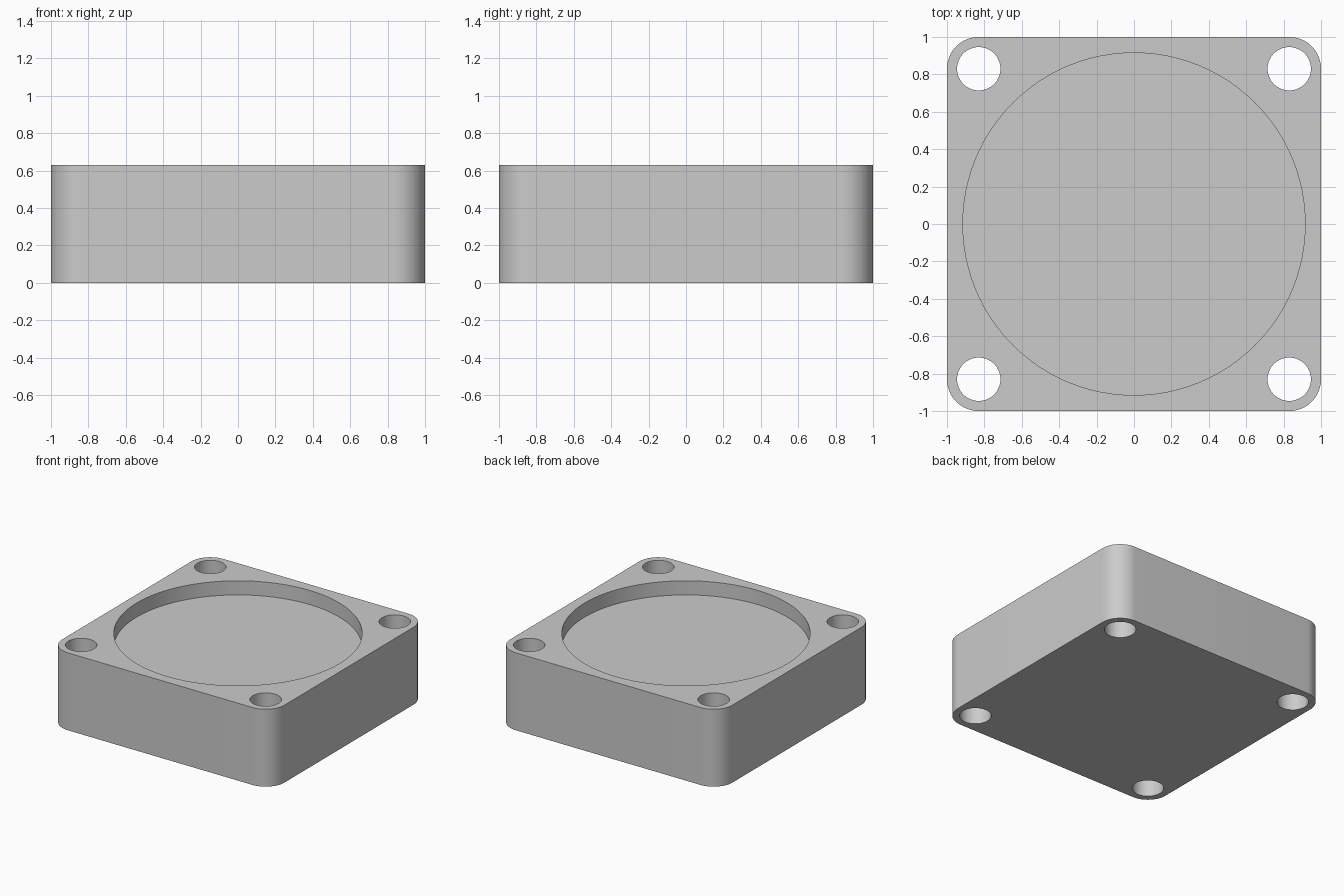
import bpy
import bmesh
from math import radians

cube = bpy.data.objects.get("Cube")
if cube:
    bpy.data.objects.remove(cube, do_unlink=True)

HEIGHT = 0.63
HOLE_POS = 0.83
CORNER_R = 1 - HOLE_POS
HOLE_R = 0.116
POCKET_R = 0.915
POCKET_DEPTH = 0.115

# Single grey material
grey = bpy.data.materials.new("light_grey")
grey.use_nodes = True
colour = (0.6, 0.6, 0.6, 1)
grey.diffuse_color = colour
grey.node_tree.nodes["Principled BSDF"].inputs["Base Color"].default_value = colour


def add_cylinder(name, radius, x, y, bottom, top, sides):
    bpy.ops.mesh.primitive_cylinder_add(
        vertices=sides, radius=radius, depth=top - bottom,
        location=(x, y, (bottom + top) / 2))
    obj = bpy.context.object
    obj.name = name
    return obj


# Square block with rounded vertical corners
bm = bmesh.new()
bmesh.ops.create_cube(bm, size=2)
for v in bm.verts:
    v.co.z = HEIGHT if v.co.z > 0 else 0
uprights = [e for e in bm.edges if abs(e.verts[0].co.z - e.verts[1].co.z) > 0.1]
bmesh.ops.bevel(bm, geom=uprights, offset=CORNER_R, segments=16,
                profile=0.5, affect='EDGES')
mesh = bpy.data.meshes.new("housing")
bm.to_mesh(mesh)
bm.free()
housing = bpy.data.objects.new("housing", mesh)
bpy.context.collection.objects.link(housing)
mesh.materials.append(grey)

# Cutters: shallow round pocket and four through holes
cutters = [add_cylinder("pocket_cutter", POCKET_R, 0, 0,
                        HEIGHT - POCKET_DEPTH, HEIGHT + 0.1, 128)]
for sx in (-1, 1):
    for sy in (-1, 1):
        cutters.append(add_cylinder("hole_cutter", HOLE_R, sx * HOLE_POS,
                                    sy * HOLE_POS, -0.1, HEIGHT + 0.1, 64))

bpy.ops.object.select_all(action='DESELECT')
housing.select_set(True)
bpy.context.view_layer.objects.active = housing
for cutter in cutters:
    cutter.data.materials.append(grey)
    mod = housing.modifiers.new("cut", 'BOOLEAN')
    mod.operation = 'DIFFERENCE'
    mod.solver = 'EXACT'
    mod.object = cutter
    bpy.ops.object.modifier_apply(modifier=mod.name)
    bpy.data.objects.remove(cutter, do_unlink=True)

# Smooth curved walls, sharp rims
bpy.ops.object.shade_smooth_by_angle(angle=radians(30))
